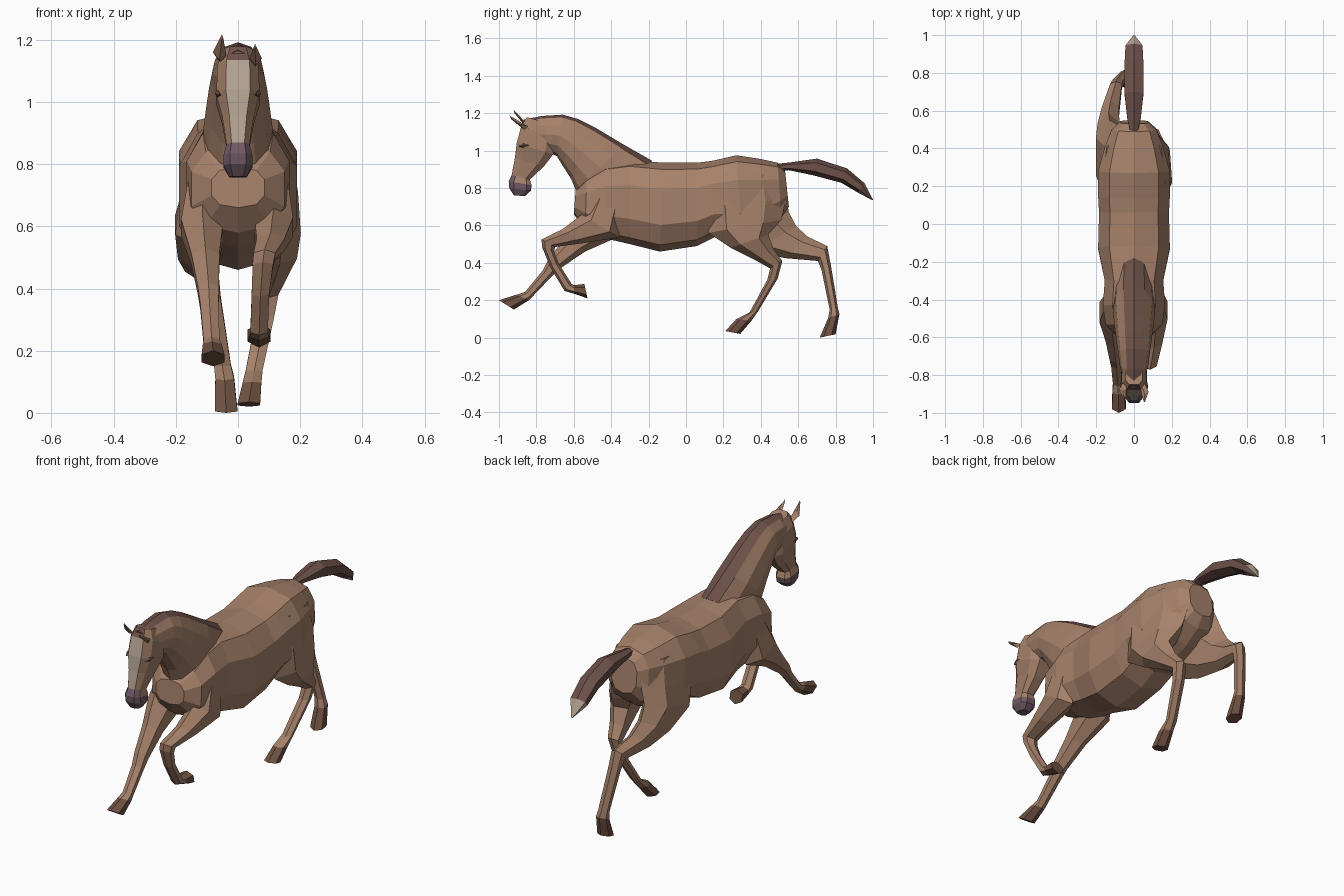
import bpy, bmesh
from math import sin, cos, pi, copysign


def material(name, rgb):
    m = bpy.data.materials.new(name)
    m.diffuse_color = (*rgb, 1)
    return m


COAT, DARK, PALE, MUZZLE, HOOF = mats = [
    material("coat", (0.38, 0.22, 0.145)),
    material("mane_hair", (0.15, 0.08, 0.065)),
    material("pale_hair", (0.45, 0.37, 0.29)),
    material("muzzle_skin", (0.16, 0.10, 0.125)),
    material("hoof_horn", (0.16, 0.085, 0.055))]


def loft(name, rings, sides=6, power=1.0, half=0.0, paint=None):
    """Skin of rings (x, y1, z1, y2, z2, half_width[, skew]): 1 = front/top edge, 2 = back/bottom edge.
    skew moves the back edge in x; paint(segment, side) picks the material of a face."""
    shaped = lambda v: copysign(abs(v) ** power, v) if abs(v) > 1e-6 else 0.0
    unit = [(shaped(sin((k + half) * 2 * pi / sides)), shaped(cos((k + half) * 2 * pi / sides)))
            for k in range(sides)]
    su, sv = max(u for u, v in unit), max(v for u, v in unit)
    bm = bmesh.new()
    loops = []
    for x, y1, z1, y2, z2, w, *skew in rings:
        sk = skew[0] if skew else 0
        loops.append([bm.verts.new((x + w * u / su + sk * (1 - v / sv) / 2,
                                    (y1 + y2) / 2 + (y1 - y2) / 2 * v / sv,
                                    (z1 + z2) / 2 + (z1 - z2) / 2 * v / sv)) for u, v in unit])
    pick = paint or (lambda i, k: COAT)
    for i, (a, b) in enumerate(zip(loops, loops[1:])):
        for k in range(sides):
            n = (k + 1) % sides
            f = bm.faces.new((a[k], a[n], b[n], b[k]))
            f.material_index = mats.index(pick(i, k))
    for loop, i in ((loops[0], 0), (loops[-1], len(loops) - 2)):
        f = bm.faces.new(loop)
        f.material_index = mats.index(pick(i, sides // 2))
    bmesh.ops.recalc_face_normals(bm, faces=bm.faces)
    me = bpy.data.meshes.new(name)
    bm.to_mesh(me)
    bm.free()
    for m in mats:
        me.materials.append(m)
    ob = bpy.data.objects.new(name, me)
    bpy.context.collection.objects.link(ob)
    return ob


def leg(name, rings):
    last = len(rings) - 2
    return loft(name, rings, 6, 1.0, 0.0, lambda i, k: HOOF if i == last else COAT)


# Torso from chest to rump
loft("body", [
    (0, -0.59, 0.79, -0.60, 0.66, 0.085),
    (0, -0.53, 0.86, -0.54, 0.58, 0.15),
    (0, -0.43, 0.93, -0.43, 0.53, 0.165),
    (0, -0.30, 0.95, -0.30, 0.50, 0.155),
    (0, -0.12, 0.935, -0.14, 0.46, 0.19),
    (0, 0.06, 0.935, 0.06, 0.49, 0.185),
    (0, 0.14, 0.945, 0.16, 0.54, 0.19),
    (0, 0.27, 0.975, 0.30, 0.53, 0.19),
    (0, 0.40, 0.955, 0.42, 0.58, 0.155),
    (0, 0.49, 0.935, 0.51, 0.64, 0.12),
    (0, 0.53, 0.89, 0.55, 0.70, 0.075)], 10, 0.78)

# Neck, with the mane along its crest
loft("neck_and_mane", [
    (0, -0.18, 0.945, -0.55, 0.66, 0.105),
    (0, -0.33, 1.03, -0.59, 0.79, 0.112),
    (0, -0.48, 1.12, -0.615, 0.85, 0.102),
    (0, -0.58, 1.17, -0.66, 0.92, 0.093),
    (0, -0.66, 1.192, -0.69, 0.97, 0.085),
    (0, -0.77, 1.185, -0.73, 0.99, 0.075),
    (0, -0.87, 1.165, -0.80, 1.00, 0.055)], 12, 1.0, 0.0,
    lambda i, k: DARK if k in (0, 11) else COAT)


# Head, with pale blaze down the face and dark muzzle
def head_paint(i, k):
    if i >= 5 or (i == 4 and k in (6, 7, 0)):
        return MUZZLE
    if k == 7:
        return PALE if i else DARK
    return COAT


loft("head", [
    (0, -0.85, 1.178, -0.74, 1.15, 0.045),
    (0, -0.88, 1.135, -0.70, 1.06, 0.066),
    (0, -0.905, 1.04, -0.71, 0.98, 0.070),
    (0, -0.915, 0.96, -0.76, 0.915, 0.050),
    (0, -0.932, 0.87, -0.835, 0.845, 0.037),
    (0, -0.948, 0.835, -0.825, 0.815, 0.046),
    (0, -0.945, 0.80, -0.83, 0.785, 0.046),
    (0, -0.92, 0.76, -0.86, 0.757, 0.028)], 8, 0.65, 0.5, head_paint)

# Eyes
for side, word in ((1, "right"), (-1, "left")):
    loft(word + "_eye", [
        (side * 0.058, -0.895, 1.025, -0.89, 1.02, 0.004),
        (side * 0.066, -0.87, 1.04, -0.865, 1.015, 0.009),
        (side * 0.068, -0.84, 1.03, -0.835, 1.025, 0.003)], 4, paint=lambda i, k: DARK)

# Ears, the right one turned further forward
loft("right_ear", [
    (0.048, -0.875, 1.145, -0.83, 1.12, 0.014),
    (0.057, -0.905, 1.165, -0.87, 1.115, 0.020),
    (0.055, -0.943, 1.187, -0.935, 1.168, 0.004)], 4)
loft("left_ear", [
    (-0.052, -0.875, 1.15, -0.83, 1.125, 0.014),
    (-0.060, -0.888, 1.185, -0.865, 1.135, 0.021),
    (-0.052, -0.922, 1.217, -0.918, 1.202, 0.004)], 4)

# Tail streaming back with a pale tip
loft("tail", [
    (0, 0.47, 0.928, 0.48, 0.89, 0.016),
    (0, 0.56, 0.937, 0.55, 0.895, 0.035),
    (0, 0.70, 0.957, 0.68, 0.868, 0.05),
    (0, 0.86, 0.905, 0.83, 0.828, 0.05),
    (0, 0.955, 0.825, 0.92, 0.775, 0.045),
    (0, 1.0, 0.737, 0.995, 0.735, 0.004)], 6,
    paint=lambda i, k: PALE if i == 4 and k != 1 else DARK)

# Left foreleg reaching forward
leg("left_foreleg", [
    (-0.10, -0.48, 0.80, -0.34, 0.72, 0.055),
    (-0.115, -0.575, 0.65, -0.36, 0.54, 0.068),
    (-0.105, -0.65, 0.53, -0.54, 0.46, 0.045),
    (-0.095, -0.735, 0.42, -0.68, 0.365, 0.034),
    (-0.092, -0.765, 0.36, -0.725, 0.32, 0.029),
    (-0.085, -0.86, 0.245, -0.825, 0.215, 0.026),
    (-0.083, -0.905, 0.23, -0.84, 0.20, 0.030),
    (-0.08, -1.0, 0.20, -0.92, 0.15, 0.037)])

# Right foreleg folded under
leg("right_foreleg", [
    (0.10, -0.48, 0.81, -0.33, 0.72, 0.055),
    (0.115, -0.555, 0.66, -0.36, 0.535, 0.062),
    (0.105, -0.66, 0.58, -0.55, 0.505, 0.045),
    (0.085, -0.772, 0.525, -0.70, 0.485, 0.035),
    (0.08, -0.77, 0.485, -0.705, 0.46, 0.033),
    (0.072, -0.725, 0.375, -0.68, 0.395, 0.028),
    (0.068, -0.65, 0.25, -0.61, 0.285, 0.028),
    (0.068, -0.60, 0.235, -0.60, 0.28, 0.031),
    (0.068, -0.527, 0.21, -0.543, 0.287, 0.037)])

# Right hind leg swinging under the belly
leg("right_hind_leg", [
    (0.11, 0.12, 0.88, 0.50, 0.87, 0.065, -0.04),
    (0.14, 0.10, 0.70, 0.535, 0.74, 0.068, -0.06),
    (0.14, 0.12, 0.56, 0.51, 0.63, 0.072, -0.04),
    (0.135, 0.24, 0.48, 0.44, 0.55, 0.055),
    (0.115, 0.36, 0.42, 0.47, 0.47, 0.042),
    (0.098, 0.45, 0.37, 0.515, 0.41, 0.032),
    (0.088, 0.435, 0.31, 0.49, 0.315, 0.029),
    (0.052, 0.34, 0.135, 0.385, 0.14, 0.027),
    (0.045, 0.27, 0.10, 0.35, 0.09, 0.030),
    (0.035, 0.21, 0.035, 0.29, 0.02, 0.036)])

# Left hind leg pushing off behind
leg("left_hind_leg", [
    (-0.11, 0.12, 0.88, 0.50, 0.87, 0.065, 0.04),
    (-0.13, 0.12, 0.68, 0.535, 0.75, 0.066, 0.03),
    (-0.13, 0.16, 0.54, 0.55, 0.67, 0.072),
    (-0.135, 0.36, 0.46, 0.59, 0.595, 0.058),
    (-0.125, 0.53, 0.425, 0.65, 0.54, 0.045),
    (-0.095, 0.705, 0.41, 0.755, 0.49, 0.031),
    (-0.085, 0.725, 0.36, 0.775, 0.385, 0.029),
    (-0.05, 0.768, 0.15, 0.812, 0.16, 0.027),
    (-0.043, 0.76, 0.105, 0.82, 0.125, 0.030),
    (-0.038, 0.715, 0.0, 0.80, 0.018, 0.036)])
